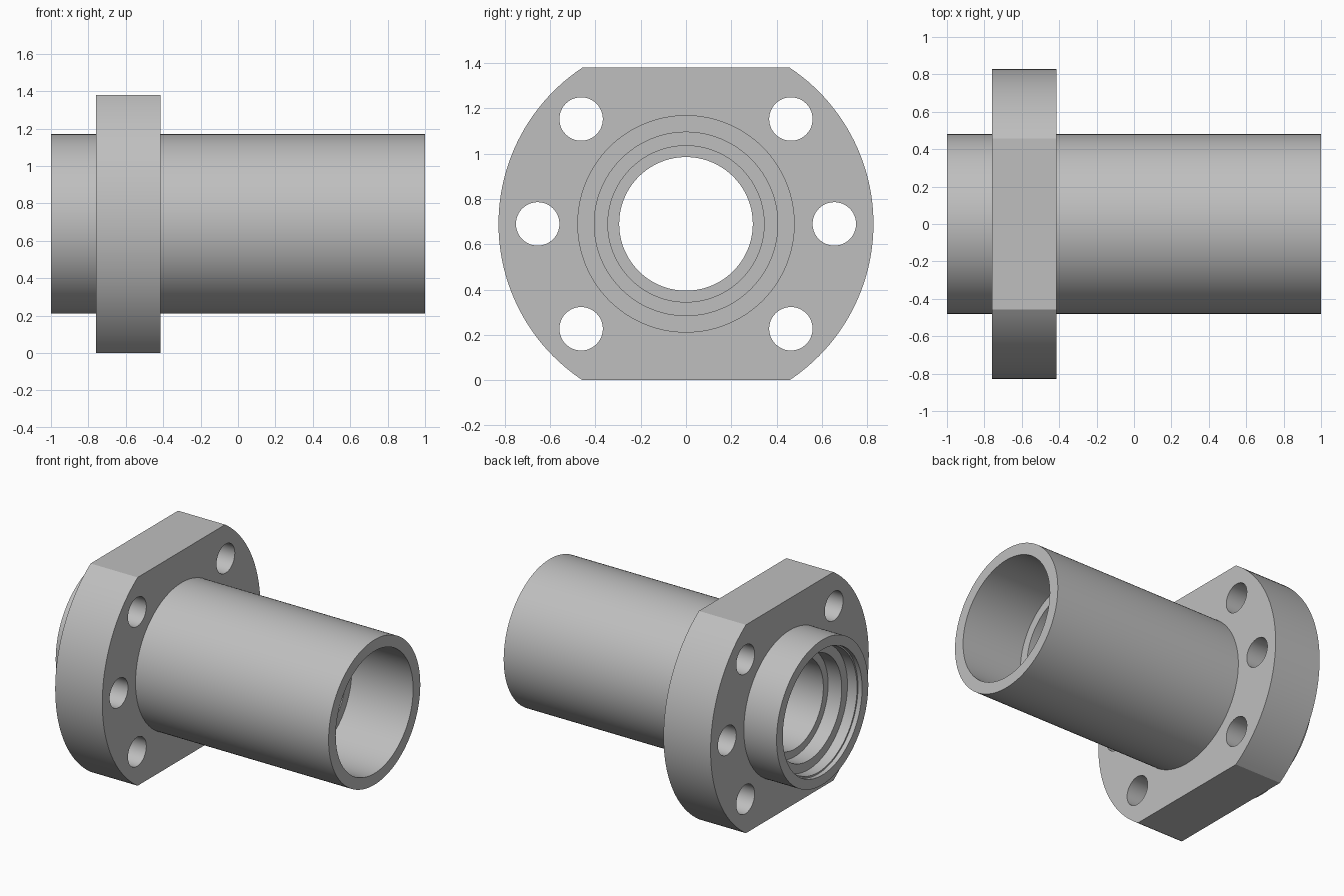
import bpy, bmesh
from math import pi, radians, sin, cos, asin
from mathutils import Matrix

cube = bpy.data.objects.get("Cube")
if cube:
    bpy.data.objects.remove(cube)

HEIGHT = 0.69        # height of the bore axis
STEPS = 128
TO_AXIS = Matrix.Translation((0, 0, HEIGHT)) @ Matrix.Rotation(pi / 2, 4, 'Z') @ Matrix.Rotation(pi / 2, 4, 'X')

steel = bpy.data.materials.new("steel grey")
steel.use_nodes = True
GREY = (0.52, 0.52, 0.52, 1)
steel.diffuse_color = GREY
shader = steel.node_tree.nodes["Principled BSDF"]
shader.inputs["Base Color"].default_value = GREY
shader.inputs["Roughness"].default_value = 0.6


def activate(obj):
    bpy.ops.object.select_all(action='DESELECT')
    obj.select_set(True)
    bpy.context.view_layer.objects.active = obj


def finish(obj):
    activate(obj)
    bpy.ops.object.shade_smooth_by_angle(angle=radians(30))


def add_object(name, data):
    obj = bpy.data.objects.new(name, data)
    bpy.context.collection.objects.link(obj)
    data.materials.append(steel)
    obj.matrix_world = TO_AXIS
    return obj


def arc(radius, start, end, count, cx=0, cy=0):
    return [(cx + radius * cos(start + (end - start) * i / count),
             cy + radius * sin(start + (end - start) * i / count)) for i in range(count + 1)]


# Sleeve: stepped section (radius, distance along the axis) turned into a tube
section = [(0.48, -1), (0.48, 1), (0.405, 1), (0.405, 0.55), (0.345, 0.55),
           (0.345, 0.45), (0.295, 0.45), (0.295, -0.8), (0.345, -0.8),
           (0.345, -0.9), (0.405, -0.9), (0.405, -0.97), (0.415, -0.97), (0.415, -1)]
bm = bmesh.new()
verts = [bm.verts.new((r, 0, z)) for r, z in section]
edges = [bm.edges.new((v, verts[i - 1])) for i, v in enumerate(verts)]
bmesh.ops.spin(bm, geom=verts + edges, cent=(0, 0, 0), axis=(0, 0, 1),
               angle=2 * pi, steps=STEPS, use_merge=True)
bmesh.ops.remove_doubles(bm, verts=bm.verts, dist=0.0001)
bmesh.ops.recalc_face_normals(bm, faces=bm.faces)
mesh = bpy.data.meshes.new("sleeve")
bm.to_mesh(mesh)
bm.free()
finish(add_object("sleeve", mesh))

# Flange: round plate with flat top and bottom, centre opening and six bolt holes
RIM, BACK, FRONT = 0.828, -0.76, -0.415
flat = asin(HEIGHT / RIM)
outline = arc(RIM, -flat, flat, 48) + arc(RIM, pi - flat, pi + flat, 48)
loops = [outline, arc(0.475, 0, 2 * pi, STEPS)[:-1]]
for angle in (0, pi / 4, 3 * pi / 4, pi, 5 * pi / 4, 7 * pi / 4):
    loops.append(arc(0.096, 0, 2 * pi, 48, 0.655 * cos(angle), 0.655 * sin(angle))[:-1])

curve = bpy.data.curves.new("flange", 'CURVE')
curve.dimensions = '2D'
curve.fill_mode = 'BOTH'
curve.extrude = (FRONT - BACK) / 2
for points in loops:
    spline = curve.splines.new('POLY')
    spline.points.add(len(points) - 1)
    for point, (x, y) in zip(spline.points, points):
        point.co = (x, y, 0, 1)
    spline.use_cyclic_u = True
flange = add_object("flange", curve)
flange.matrix_world = Matrix.Translation(((FRONT + BACK) / 2, 0, 0)) @ TO_AXIS
activate(flange)
bpy.ops.object.convert(target='MESH')
flange = bpy.context.object

# Weld the plate faces to its walls
bm = bmesh.new()
bm.from_mesh(flange.data)
bmesh.ops.remove_doubles(bm, verts=bm.verts, dist=0.0001)
bmesh.ops.recalc_face_normals(bm, faces=bm.faces)
bm.to_mesh(flange.data)
bm.free()
finish(flange)
